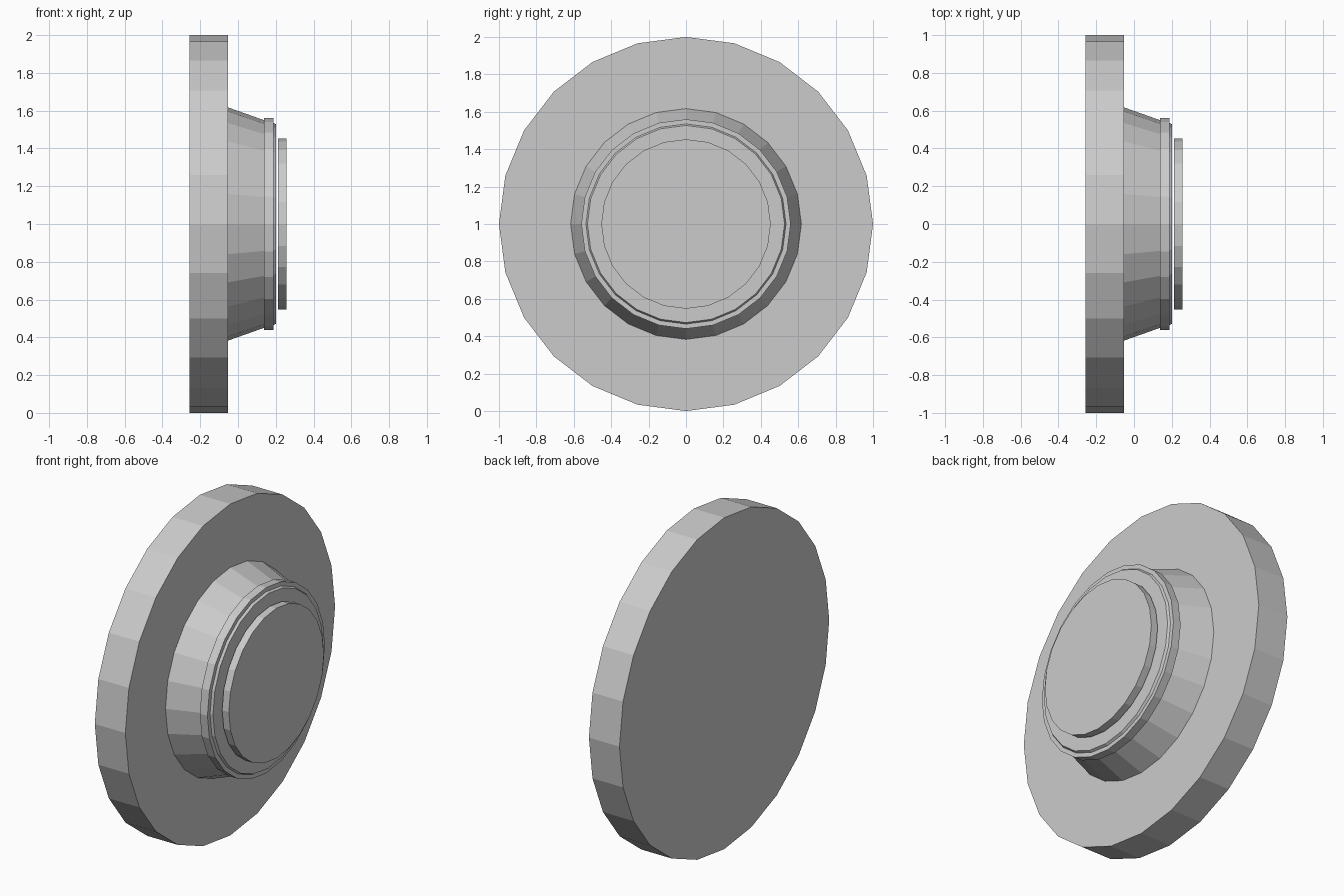
import bpy, bmesh
from math import sin, cos, tau

if "Cube" in bpy.data.objects:
    bpy.data.objects.remove(bpy.data.objects["Cube"])

SIDES = 24


def turned(name, profile):
    """Closed solid turned about the x axis (height z = 1) from (x, radius) pairs."""
    bm = bmesh.new()
    rings = [[bm.verts.new((x, r * sin(tau * i / SIDES), r * cos(tau * i / SIDES) + 1))
              for i in range(SIDES)] for x, r in profile]
    for a, b in zip(rings, rings[1:]):
        for i in range(SIDES):
            j = (i + 1) % SIDES
            bm.faces.new((a[i], a[j], b[j], b[i]))
    bm.faces.new(rings[0])
    bm.faces.new(rings[-1])
    bmesh.ops.recalc_face_normals(bm, faces=bm.faces)
    mesh = bpy.data.meshes.new(name)
    bm.to_mesh(mesh)
    bm.free()
    obj = bpy.data.objects.new(name, mesh)
    bpy.context.collection.objects.link(obj)
    return obj


# Wide backing disc
turned("base_disc", [(-0.256, 1.0), (-0.052, 1.0)])
# Tapered hub with a slightly proud collar and a stepped lip
turned("tapered_hub", [(-0.052, 0.617), (0.137, 0.55), (0.137, 0.56), (0.188, 0.56),
                       (0.188, 0.535), (0.202, 0.527)])
# Front cap, just clear of the hub
turned("front_cap", [(0.211, 0.453), (0.256, 0.453)])
